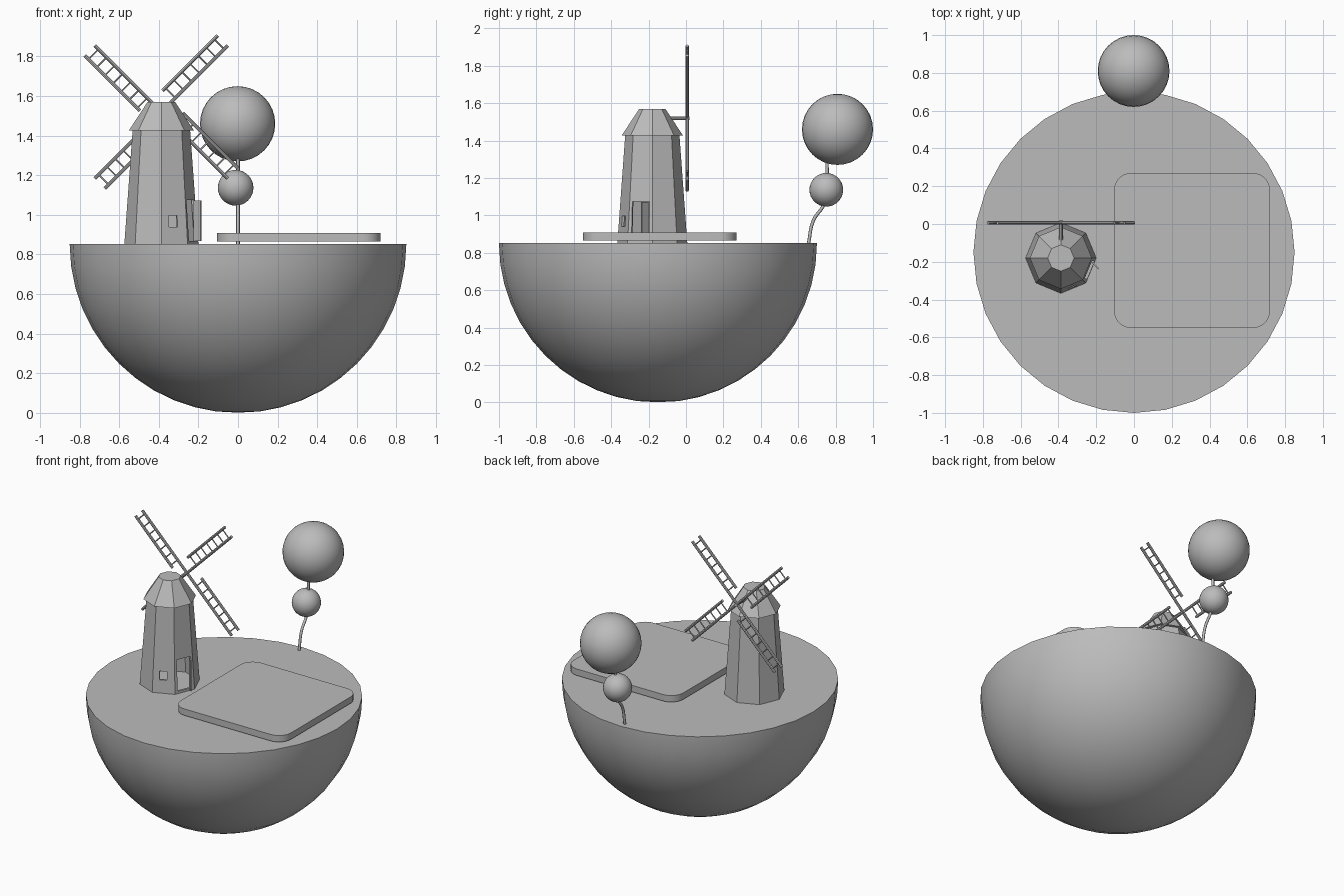
import bpy, bmesh, math
from mathutils import Vector, Matrix

if "Cube" in bpy.data.objects:
    bpy.data.objects.remove(bpy.data.objects["Cube"])

GROUND = 0.853
TOWER = Vector((-0.387, -0.18, 0))
HUB = Vector((-0.387, 0.006, 1.52))

grey = bpy.data.materials.new("plain_grey")
grey.use_nodes = True
grey.diffuse_color = (0.5, 0.5, 0.5, 1)
grey.node_tree.nodes["Principled BSDF"].inputs["Base Color"].default_value = (0.5, 0.5, 0.5, 1)


def finish(name, bm, smooth=False):
    bmesh.ops.recalc_face_normals(bm, faces=bm.faces)
    mesh = bpy.data.meshes.new(name)
    bm.to_mesh(mesh)
    bm.free()
    mesh.materials.append(grey)
    ob = bpy.data.objects.new(name, mesh)
    bpy.context.collection.objects.link(ob)
    if smooth:
        bpy.ops.object.select_all(action="DESELECT")
        ob.select_set(True)
        bpy.context.view_layer.objects.active = ob
        bpy.ops.object.shade_smooth_by_angle(angle=math.radians(40))
    return ob


def lathe(name, profile, sides, centre, closed=False, smooth=False):
    """Turn (radius, height) points about a vertical axis; closed profiles make hollow walls."""
    bm = bmesh.new()
    loops = []
    for r, z in profile:
        angles = [math.tau * i / sides for i in range(sides)]
        loops.append([bm.verts.new((centre.x + r * math.cos(a), centre.y + r * math.sin(a), z))
                      for a in angles])
    pairs = list(zip(loops, loops[1:]))
    if closed:
        pairs.append((loops[-1], loops[0]))
    else:
        bm.faces.new(loops[0])
        bm.faces.new(loops[-1])
    for low, high in pairs:
        for i in range(sides):
            j = (i + 1) % sides
            bm.faces.new((low[i], low[j], high[j], high[i]))
    return finish(name, bm, smooth)


def add_box(bm, centre, size, turn=Matrix.Identity(4)):
    bmesh.ops.create_cube(bm, size=1, matrix=Matrix.Translation(centre) @ turn
                          @ Matrix.Diagonal((*size, 1)))


def add_rod(bm, a, b, radius, sides=8):
    d = b - a
    turn = d.to_track_quat("Z", "Y").to_matrix().to_4x4()
    bmesh.ops.create_cone(bm, cap_ends=True, segments=sides, radius1=radius, radius2=radius,
                          depth=d.length, matrix=Matrix.Translation((a + b) / 2) @ turn)


def ball(name, centre, radius):
    bm = bmesh.new()
    bmesh.ops.create_uvsphere(bm, u_segments=32, v_segments=16, radius=radius,
                              matrix=Matrix.Translation(centre))
    return finish(name, bm, True)


# Half-sphere island with a flat top
R = 0.85
bowl = [(R * math.sin(a), R - R * math.cos(a))
        for a in (math.pi / 2 * i / 12 for i in range(1, 13))]
bowl[0:0] = [(0.01, 0.002)]
lathe("island", bowl + [(R, GROUND)], 32, Vector((0, -0.15, 0)), smooth=True)

# Raised plate with rounded corners
bm = bmesh.new()
add_box(bm, (0.307, -0.14, 0.887), (0.825, 0.82, 0.044))
upright = [e for e in bm.edges if abs(e.verts[0].co.z - e.verts[1].co.z) > 0.01]
bmesh.ops.bevel(bm, geom=upright, offset=0.09, segments=8, profile=0.5, affect="EDGES")
finish("raised_plate", bm, True)

# Hollow eight-sided tower, with door and window openings cut through
tower = lathe("tower", [(0.187, GROUND), (0.145, 1.43), (0.13, 1.43), (0.172, GROUND)],
              8, TOWER, closed=True)
cutters = []
for name, angle, width, low, high in (("door_cutter", -22.5, 0.1, 0.868, 1.075),
                                      ("window_cutter", -69, 0.046, 0.94, 0.997)):
    a = math.radians(angle)
    spot = TOWER + Vector((math.cos(a), math.sin(a), 0)) * 0.165
    bm = bmesh.new()
    add_box(bm, (spot.x, spot.y, (low + high) / 2), (0.12, width, high - low),
            Matrix.Rotation(a, 4, "Z"))
    cutter = finish(name, bm)
    cutter.hide_render = True
    mod = tower.modifiers.new(name, "BOOLEAN")
    mod.object, mod.operation, mod.solver = cutter, "DIFFERENCE", "EXACT"
    cutters.append(cutter)
graph = bpy.context.evaluated_depsgraph_get()
cut_mesh = bpy.data.meshes.new_from_object(tower.evaluated_get(graph))
tower.modifiers.clear()
tower.data = cut_mesh
for cutter in cutters:
    bpy.data.objects.remove(cutter)

# Open door leaf
hinge, tip = Vector((-0.222, -0.203, 0.97)), Vector((-0.186, -0.238, 0.97))
leaf = tip - hinge
bm = bmesh.new()
add_box(bm, (hinge + tip) / 2, (leaf.length, 0.008, 0.205),
        Matrix.Rotation(math.atan2(leaf.y, leaf.x), 4, "Z"))
finish("door", bm)

# Tapered roof cap
lathe("roof", [(0.164, 1.427), (0.07, 1.57)], 8, TOWER)

# Axle at the back of the roof
bm = bmesh.new()
add_rod(bm, HUB + Vector((0, -0.13, 0)), HUB + Vector((0, 0.012, 0)), 0.01)
finish("axle", bm, True)

# Four ladder sails, each with its spar through the hub
for n in range(4):
    a = math.radians(45 + 90 * n)
    out = Vector((math.cos(a), 0, math.sin(a)))
    side = Vector((-math.sin(a), 0, math.cos(a))) * 0.072
    bm = bmesh.new()
    add_rod(bm, HUB, HUB + out * 0.475, 0.009)
    add_rod(bm, HUB + side + out * 0.08, HUB + side + out * 0.475, 0.009)
    for k in range(7):
        p = HUB + out * (0.1 + 0.058 * k)
        add_rod(bm, p, p + side, 0.004, 6)
    finish(f"sail_{n + 1}", bm, True)

# Tree with a bent trunk and two round crowns
curve = bpy.data.curves.new("tree_trunk", "CURVE")
curve.dimensions = "3D"
curve.bevel_depth = 0.009
curve.bevel_resolution = 2
curve.use_fill_caps = True
spline = curve.splines.new("BEZIER")
path = [(0.655, 0.85), (0.68, 0.97), (0.742, 1.07), (0.755, 1.3)]
spline.bezier_points.add(len(path) - 1)
for point, (y, z) in zip(spline.bezier_points, path):
    point.co = (0, y, z)
    point.handle_left_type = point.handle_right_type = "AUTO"
curve.materials.append(grey)
bpy.context.collection.objects.link(bpy.data.objects.new("tree_trunk", curve))
ball("large_crown", (-0.002, 0.81, 1.46), 0.19)
ball("small_crown", (-0.012, 0.75, 1.137), 0.09)
